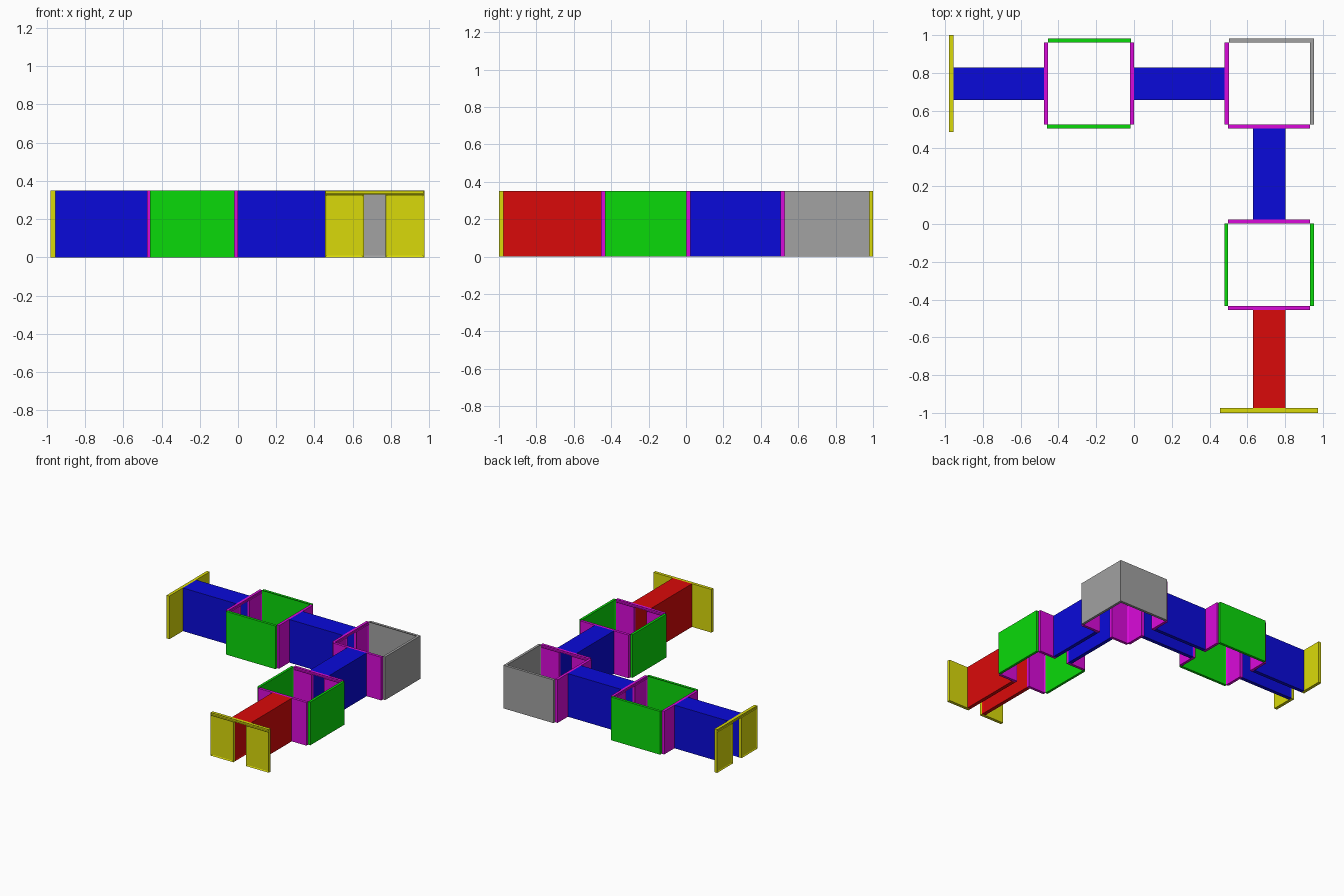
import bpy, bmesh
from mathutils import Vector

cube = bpy.data.objects.get("Cube")
if cube:
    bpy.data.objects.remove(cube, do_unlink=True)


def material(name, rgb):
    m = bpy.data.materials.new(name)
    m.use_nodes = True
    m.diffuse_color = (*rgb, 1)
    m.node_tree.nodes["Principled BSDF"].inputs["Base Color"].default_value = (*rgb, 1)
    return m


HI, LO = 0.7, 0.003
YELLOW = material("yellow", (HI, HI, LO))
MAGENTA = material("magenta", (HI, LO, HI))
GREEN = material("green", (LO, HI, LO))
BLUE = material("blue", (LO, LO, HI))
RED = material("red", (HI, LO, LO))
GRAY = material("gray", (0.36, 0.36, 0.36))

H = 0.35            # wall height
LINTEL = 0.33       # top of the openings
GAP = 0.057         # half width of the openings
OUTER = 0.086       # half width of the corridors
CENTRE = {"x": 0.743, "y": 0.715}   # middle line of each run


def panel(name, axis, along, across, z, mat, facing):
    """Slab with a shallow recess on the side given by facing (along, across, z)."""
    def place(u, v, w):
        return Vector((u, v, w)) if axis == "x" else Vector((v, u, w))
    lo = place(along[0], across[0], z[0])
    hi = place(along[1], across[1], z[1])
    size, mid = hi - lo, (lo + hi) / 2
    bm = bmesh.new()
    bmesh.ops.create_cube(bm, size=1)
    for v in bm.verts:
        v.co = mid + v.co * size
    bm.normal_update()
    want = place(*facing)
    face = [f for f in bm.faces if f.normal.dot(want) > 0.9]
    spans = [s for s, n in zip(size, want) if n == 0]
    bmesh.ops.inset_individual(bm, faces=face, thickness=min(0.012, min(spans) / 4),
                               depth=-0.005)
    me = bpy.data.meshes.new(name)
    bm.to_mesh(me)
    bm.free()
    me.materials.append(mat)
    ob = bpy.data.objects.new(name, me)
    bpy.context.collection.objects.link(ob)


def doorway(name, axis, along, half, mat, side):
    """Two jambs and a lintel around an opening."""
    c = CENTRE[axis]
    face = (side, 0, 0)
    panel(name + "_jamb_a", axis, along, (c - half, c - GAP), (0, LINTEL), mat, face)
    panel(name + "_jamb_b", axis, along, (c + GAP, c + half), (0, LINTEL), mat, face)
    panel(name + "_lintel", axis, along, (c - half, c + half), (LINTEL, H), mat, face)


def corridor(name, axis, along, mat):
    """Two side walls and a roof, open underneath."""
    c = CENTRE[axis]
    panel(name + "_wall_a", axis, along, (c - OUTER, c - GAP), (0, LINTEL), mat, (0, 1, 0))
    panel(name + "_wall_b", axis, along, (c + GAP, c + OUTER), (0, LINTEL), mat, (0, -1, 0))
    panel(name + "_roof", axis, along, (c - OUTER, c + OUTER), (LINTEL, H), mat, (0, 0, -1))


def wall(name, axis, along, across, mat, side):
    panel(name, axis, along, across, (0, H), mat, (0, side, 0))


# End frames
doorway("front_end_frame", "y", (-1.0, -0.975), 0.26, YELLOW, -1)
doorway("side_end_frame", "x", (-0.98, -0.955), 0.257, YELLOW, -1)

# Corridors
corridor("front_corridor", "y", (-0.975, -0.455), RED)
corridor("middle_corridor", "y", (0.025, 0.505), BLUE)
corridor("back_corridor", "x", (0.0, 0.48), BLUE)
corridor("side_corridor", "x", (-0.955, -0.477), BLUE)

# Room doorways, recessed towards the room inside
for name, axis, along, side in (
        ("front_room_entry", "y", (-0.455, -0.433), 1),
        ("front_room_exit", "y", (0.003, 0.025), -1),
        ("corner_room_entry", "y", (0.505, 0.527), 1),
        ("corner_room_exit", "x", (0.48, 0.502), 1),
        ("side_room_entry", "x", (-0.022, 0.0), -1),
        ("side_room_exit", "x", (-0.477, -0.455), 1)):
    doorway(name, axis, along, 0.217, MAGENTA, side)

# Closed room walls
wall("front_room_right_wall", "y", (-0.433, 0.003), (0.478, 0.498), GREEN, 1)
wall("front_room_left_wall", "y", (-0.433, 0.003), (0.932, 0.952), GREEN, -1)
wall("side_room_front_wall", "x", (-0.46, -0.018), (0.505, 0.526), GREEN, 1)
wall("side_room_back_wall", "x", (-0.455, -0.015), (0.96, 0.981), GREEN, -1)
wall("corner_room_left_wall", "y", (0.527, 0.96), (0.932, 0.952), GRAY, -1)
wall("corner_room_back_wall", "x", (0.502, 0.952), (0.96, 0.981), GRAY, -1)
